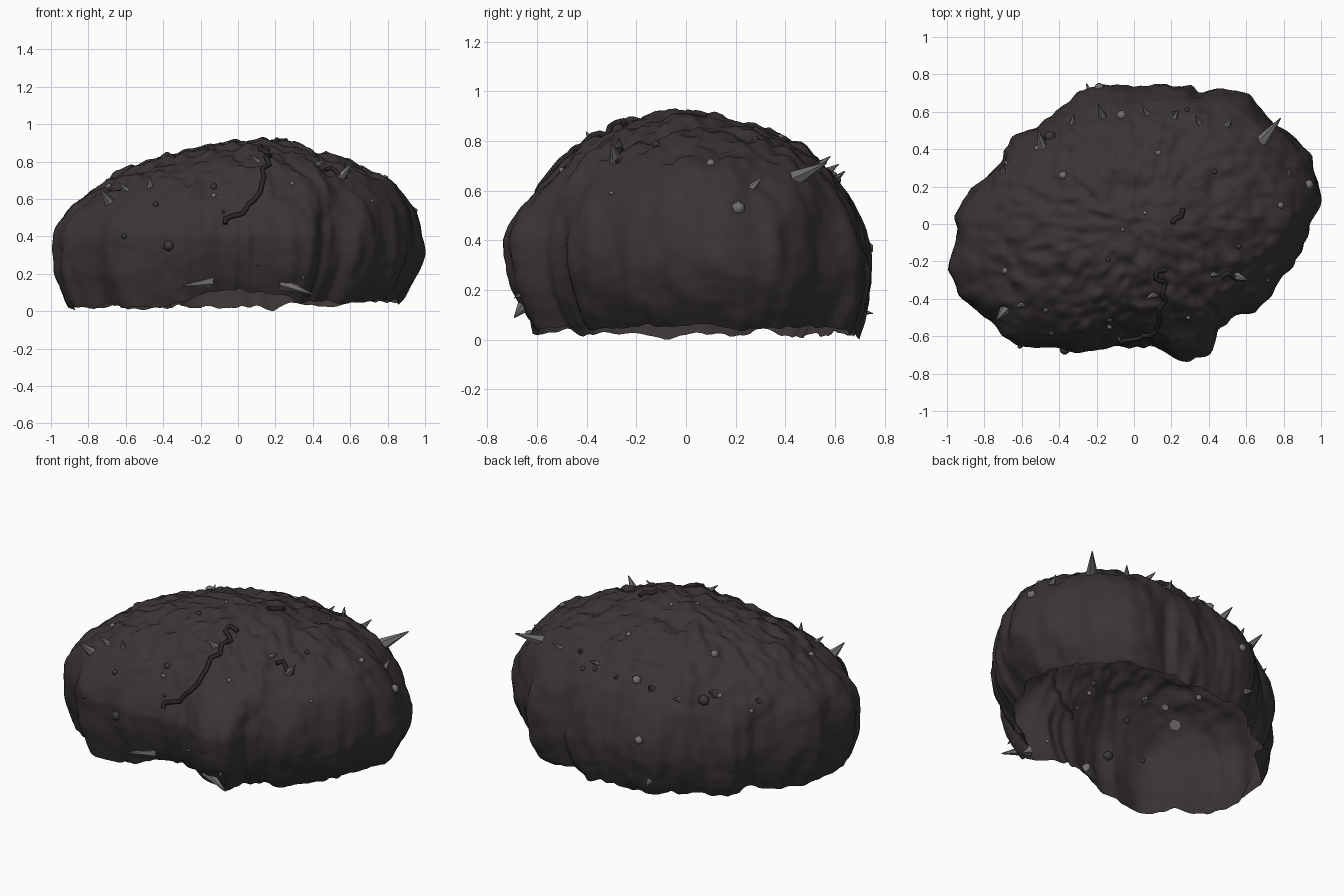
import bpy, bmesh, math
from mathutils import Vector, noise
from mathutils.bvhtree import BVHTree

cube = bpy.data.objects.get("Cube")
if cube:
    bpy.data.objects.remove(cube)


def material(name, rgb):
    m = bpy.data.materials.new(name)
    m.use_nodes = True
    m.diffuse_color = (*rgb, 1)
    m.node_tree.nodes["Principled BSDF"].inputs["Base Color"].default_value = (*rgb, 1)
    return m


ROCK = material("dark rock", (0.042, 0.034, 0.035))
GREY = material("grey stone", (0.17, 0.157, 0.167))
DARK = material("dark pebble", (0.046, 0.04, 0.042))
BLACK = material("crack black", (0.024, 0.02, 0.021))


def finish(bm, name, mat, smooth=True):
    mesh = bpy.data.meshes.new(name)
    bm.to_mesh(mesh)
    bm.free()
    mesh.materials.append(mat)
    for p in mesh.polygons:
        p.use_smooth = smooth
    ob = bpy.data.objects.new(name, mesh)
    bpy.context.collection.objects.link(ob)


# Plan outline of the shell, anticlockwise
OUTLINE = [(.96, 0), (1, .22), (.97, .36), (.88, .46), (.75, .55), (.62, .7), (.5, .74),
           (.35, .71), (.3, .74), (0, .74), (-.3, .72), (-.4, .62), (-.5, .52), (-.65, .47),
           (-.72, .32), (-.87, .2), (-.96, .05), (-.97, -.1), (-1, -.25), (-.95, -.38),
           (-.82, -.48), (-.7, -.6), (-.6, -.67), (-.4, -.66), (-.3, -.7), (-.1, -.65),
           (.1, -.65), (.28, -.75), (.42, -.71), (.45, -.57), (.55, -.49), (.65, -.48),
           (.78, -.33), (.89, -.18)]
POLAR = sorted((math.atan2(y, x) % math.tau, math.hypot(x, y)) for x, y in OUTLINE)
POLAR.append((math.tau, POLAR[0][1]))


def radius(angle):
    angle %= math.tau
    for (a0, r0), (a1, r1) in zip(POLAR, POLAR[1:]):
        if angle <= a1:
            return r0 + (r1 - r0) * (angle - a0) / (a1 - a0)


def soft_radius(angle, spread):
    return sum(radius(angle + spread * k / 3) for k in range(-3, 4)) / 7


def bump(x, width):
    return math.exp(-(x / width) ** 2)


def ramp(x, start, length):
    return max(0, min(1, (x - start) / length))


# Open rocky shell: tucked in at the rim, folded sides, ragged crown
def shell_point(a, t):
    c, n = math.cos(a), math.sin(a)
    mid = .33 - .08 * n
    if t < .4:
        s = t / .4 - 1
        tuck = .08 + .08 * max(0, math.cos(a + .7))
        r, z = 1 - tuck * s * s, mid * (1 + s)
    else:
        p = (t - .4) / .6 * math.pi / 2
        r, z = math.cos(p), mid + (.89 - mid) * math.sin(p)
    # wavy rim with an arch at the front and a raised left side
    rim = .02 + .1 * bump(a - 1.5 * math.pi, .4) + .035 * max(0, c) ** 2
    rim += .03 * noise.noise((c * 6, n * 6, 2)) + .015 * noise.noise((c * 16, n * 16, 5))
    z += max(0, rim) * max(0, 1 - z / .4)
    high = ramp(z, .4, .3)
    base = soft_radius(a, .02 + .5 * ramp(z, .45, .35))
    base *= 1 + high * (.05 * abs(c) + .02 * max(0, c) - .13 * max(0, -n))
    fold = .024 * noise.noise((c * 6, n * 6, z * 1.5)) + .016 * noise.noise((c * 14, n * 14, z * 4))
    r = r * base * (.99 + fold)
    q = Vector((r * c, r * n, z))
    # broken terraces and lumps
    ledge = max(0, noise.noise(q * 5)) * bump(z - .76, .04)
    crown = ramp(z, .5, .25)
    q.xy *= 1 + .05 * ledge + .012 * noise.noise(q * 8) + (.005 + .014 * crown) * noise.noise(q * 20)
    rough = .025 * noise.noise(q * 8) + .024 * noise.noise(q * 18)
    q.z += rough * crown + .03 * q.x * high + .03 * bump(q.x - .13, .2) * bump(q.y + .08, .25)
    return q


SEG, RINGS = 260, 84
bm = bmesh.new()
rows = [[bm.verts.new(shell_point(math.tau * i / SEG, j / RINGS)) for i in range(SEG)]
        for j in range(RINGS)]
top = bm.verts.new((0, 0, rows[-1][0].co.z))
for j in range(RINGS - 1):
    for i in range(SEG):
        k = (i + 1) % SEG
        bm.faces.new((rows[j][i], rows[j][k], rows[j + 1][k], rows[j + 1][i]))
for i in range(SEG):
    bm.faces.new((rows[-1][i], rows[-1][(i + 1) % SEG], top))
bm.normal_update()
tree = BVHTree.FromBMesh(bm)
finish(bm, "rock_shell", ROCK)


# Find the surface from above, the front, the left side or obliquely behind
def on_top(x, y):
    return tree.ray_cast(Vector((x, y, 3)), Vector((0, 0, -1)))[:2]


def on_front(x, z):
    return tree.ray_cast(Vector((x, -3, z)), Vector((0, 1, 0)))[:2]


def on_left(y, z):
    return tree.ray_cast(Vector((3, y, z)), Vector((-1, 0, 0)))[:2]


def on_back(u, v):
    out = Vector((-.45, .79, .42)).normalized()
    side = Vector((0, 0, 1)).cross(out).normalized()
    return tree.ray_cast(out * 3 + side * u + out.cross(side) * v, -out)[:2]


def spike(hit, length, width, lean=(0, 0, 0), sink=0):
    point, normal = hit
    if point is None:
        return
    axis = (normal + Vector(lean)).normalized()
    bm = bmesh.new()
    bmesh.ops.create_cone(bm, cap_ends=True, segments=6, radius1=width, radius2=width * .08, depth=length)
    bmesh.ops.rotate(bm, verts=bm.verts, matrix=Vector((0, 0, 1)).rotation_difference(axis).to_matrix())
    bmesh.ops.translate(bm, verts=bm.verts, vec=point + axis * length * .3 - normal * sink)
    finish(bm, "spike", GREY, False)


def pebble(hit, size, mat):
    if hit[0] is None:
        return
    bm = bmesh.new()
    bmesh.ops.create_icosphere(bm, subdivisions=1, radius=size)
    bmesh.ops.translate(bm, verts=bm.verts, vec=hit[0])
    finish(bm, "pebble", mat)


# Large spikes
spike(on_top(.69, .45), .2, .042, (.1, .5, -.2))
spike(on_top(-.49, .42), .14, .032, (.2, .5, 0))
spike(on_top(-.69, -.46), .12, .036)
spike(on_top(.55, -.28), .12, .032, (.5, 0, .3))
spike(on_front(-.17, .15), .17, .032, (-2.5, 0, 0), .01)
spike(on_front(.27, .13), .18, .037, (2.5, 0, -.4), .015)
spike(on_top(-.17, .58), .1, .027, (-.4, .4, 0))

# Small spikes, leaning alternately
for i, (x, y) in enumerate([(-.33, .54), (.07, .59), (.22, .57), (.35, .54), (.5, .53), (.83, .27),
                            (-.7, .28), (-.6, -.43), (-.47, -.46), (.1, -.38), (.42, -.27)]):
    spike(on_top(x, y), .07, .02, (.4 * (-1) ** i, .3, 0))
for x, z in [(.35, .18), (.11, .25), (-.08, .53)]:
    spike(on_front(x, z), .035, .012)
spike(on_back(-.14, -.2), .07, .022)

# Pebbles
for x, z, size in [(-.37, .35, .032), (-.61, .4, .016), (-.44, .57, .018), (-.13, .665, .02)]:
    pebble(on_front(x, z), size, DARK)
for x, y, size in [(-.38, .26, .026), (-.69, -.25, .02), (.13, .38, .018), (.06, .06, .014),
                   (-.06, -.03, .012), (.29, -.5, .014), (-.13, -.55, .016)]:
    pebble(on_top(x, y), size, GREY)
for x, y in [(.43, .28), (.56, -.12), (-.14, -.19)]:
    pebble(on_top(x, y), .016, DARK)
for y, z, size in [(.21, .53, .03), (.1, .71, .02), (-.3, .59, .01)]:
    pebble(on_left(y, z), size, GREY)
for u, v, size, mat in [(-.23, .37, .03, GREY), (.16, .27, .035, DARK), (-.2, .03, .028, GREY),
                        (-.55, .42, .016, DARK), (-.48, .42, .014, DARK), (.25, .3, .018, GREY),
                        (.43, .22, .014, GREY)]:
    pebble(on_back(u, v), size, mat)


# Jagged cracks hugging the surface
def crack(hits, width):
    curve = bpy.data.curves.new("crack", "CURVE")
    curve.dimensions = "3D"
    curve.bevel_depth = width
    curve.bevel_resolution = 1
    curve.use_fill_caps = True
    curve.materials.append(BLACK)
    knots = [p for p, _ in hits if p is not None]
    path = []
    for a, b in zip(knots, knots[1:]):
        for k in range(3):
            p, normal = tree.find_nearest(a.lerp(b, k / 3))[:2]
            path.append(p + normal * width * .6)
    line = curve.splines.new("POLY")
    line.points.add(len(path) - 1)
    for dot, p in zip(line.points, path):
        dot.co = (*p, 1)
    bpy.context.collection.objects.link(bpy.data.objects.new("crack", curve))


crack([on_top(.17, -.24), on_top(.12, -.25), on_top(.12, -.29), on_top(.17, -.31), on_top(.15, -.37),
       on_top(.17, -.41), on_top(.13, -.45), on_top(.14, -.5), on_front(.12, .63),
       on_front(.09, .59), on_front(.06, .57), on_front(.03, .52), on_front(-.04, .5),
       on_front(-.07, .49), on_front(-.07, .45)], .013)
crack([on_top(.26, .08), on_top(.25, .04), on_top(.21, .02), on_top(.2, -.01)], .013)
crack([on_top(.46, -.29), on_top(.5, -.26), on_top(.54, -.29), on_top(.59, -.26)], .012)
